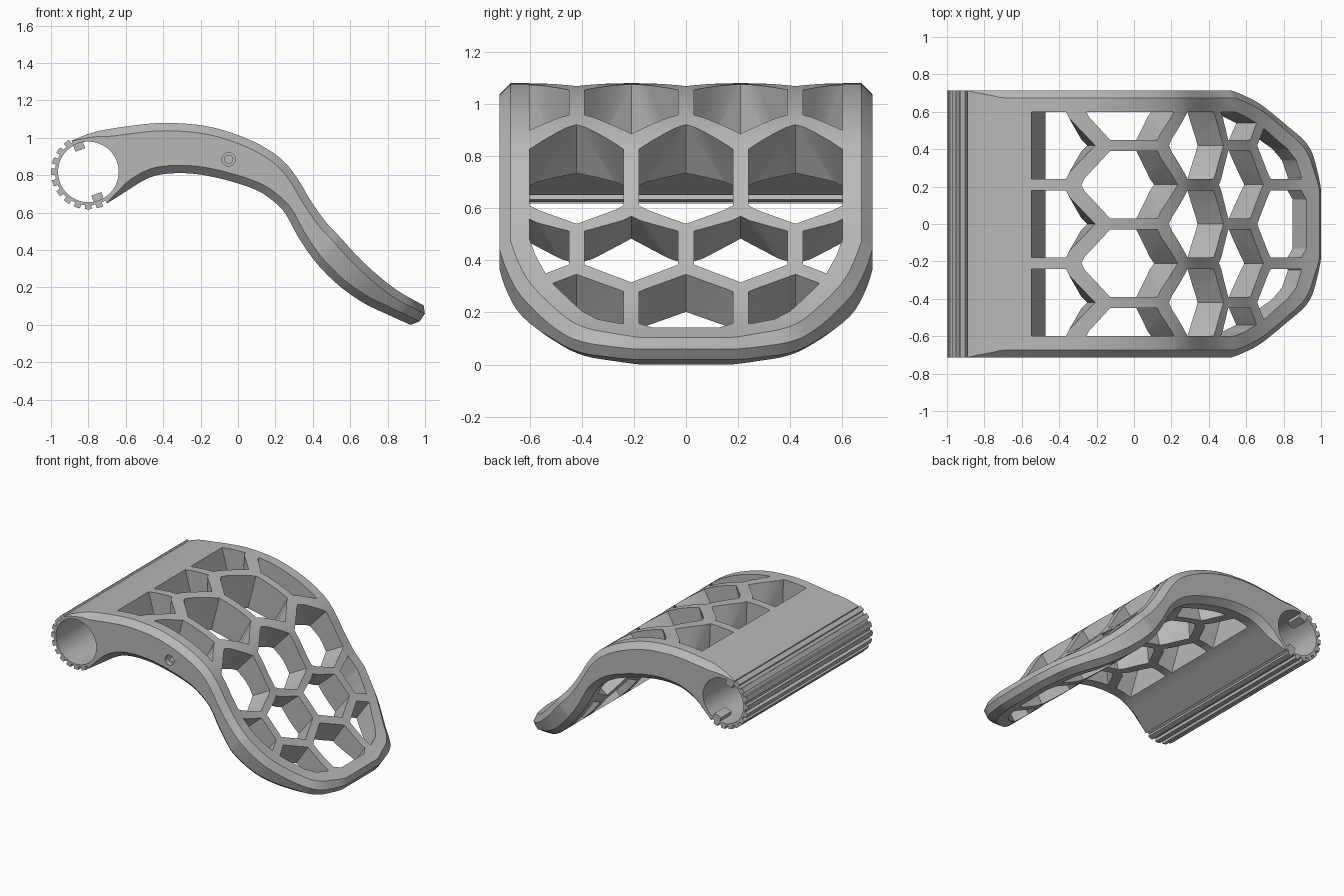
import bpy, bmesh
from math import sin, cos, pi, radians, hypot
from mathutils import Vector

cube = bpy.data.objects.get("Cube")
if cube:
    bpy.data.objects.remove(cube, do_unlink=True)

grey = bpy.data.materials.new("plain_grey")
grey.use_nodes = True
grey.diffuse_color = (0.48, 0.48, 0.48, 1)
grey.node_tree.nodes["Principled BSDF"].inputs["Base Color"].default_value = (0.48, 0.48, 0.48, 1)

HALF = 0.715                    # half width
AXIS = Vector((-0.8, 0, 0.818))  # centre line of the tube

# side profile: matched upper and lower points (x, z, x, z)
PROFILE = [Vector(p) for p in (
    (-.89, .985, -.70, .65), (-.765, 1.032, -.62, .70), (-.56, 1.066, -.48, .785),
    (-.374, 1.08, -.36, .81), (-.15, 1.059, -.21, .805), (.064, .989, -.04, .768),
    (.225, .893, .10, .72), (.316, .786, .185, .665), (.385, .67, .25, .60),
    (.465, .556, .325, .465), (.545, .47, .42, .33), (.65, .355, .54, .21),
    (.76, .255, .67, .118), (.866, .175, .79, .06), (1.02, .09, .95, -.012))]
ARC = [0.0]
for p, q in zip(PROFILE, PROFILE[1:]):
    ARC.append(ARC[-1] + hypot(q[2] - p[2], q[3] - p[3]))
END = ARC[-1]

# plan outline of the rounded end: distance along the plate, half width
TIP = [Vector(p) for p in ((1.365, HALF), (1.47, .69), (1.63, .63), (1.85, .49),
                           (1.93, .40), (1.97, .29), (END, .19))]


def spline(pts, i, f):
    a, b, c, d = (pts[max(0, min(len(pts) - 1, k))] for k in (i - 1, i, i + 1, i + 2))
    return 0.5 * (2 * b + (c - a) * f + (2 * a - 5 * b + 4 * c - d) * f * f
                  + (3 * b - a - 3 * c + d) * f ** 3)


def section(s):
    i = 0
    while i < len(ARC) - 2 and s > ARC[i + 1]:
        i += 1
    f = max(0, min(1, (s - ARC[i]) / (ARC[i + 1] - ARC[i])))
    return spline(PROFILE, i, f)


def place(s, y, t):
    """Point on the bent plate, t = 0 underneath and 1 on top."""
    p = section(s)
    return Vector((p[2] + (p[0] - p[2]) * t, y, p[3] + (p[1] - p[3]) * t))


def finish(bm, name):
    bmesh.ops.recalc_face_normals(bm, faces=bm.faces)
    mesh = bpy.data.meshes.new(name)
    bm.to_mesh(mesh)
    bm.free()
    mesh.materials.append(grey)
    obj = bpy.data.objects.new(name, mesh)
    bpy.context.collection.objects.link(obj)
    return obj


def add_prism(bm, lower, upper):
    a, b = [bm.verts.new(p) for p in lower], [bm.verts.new(p) for p in upper]
    bm.faces.new(a)
    bm.faces.new(b)
    for i in range(len(a)):
        j = (i + 1) % len(a)
        bm.faces.new((a[i], a[j], b[j], b[i]))


def bar(name, pts, y0, y1):
    bm = bmesh.new()
    add_prism(bm, [(x, y0, z) for x, z in pts], [(x, y1, z) for x, z in pts])
    return finish(bm, name)


def circle(x, z, r, n=64):
    return [(x + r * cos(2 * pi * k / n), z + r * sin(2 * pi * k / n)) for k in range(n)]


def combine(target, tool, operation):
    tool.hide_render = True
    mod = target.modifiers.new("join", "BOOLEAN")
    mod.operation, mod.object = operation, tool
    mod.solver, mod.use_self = "EXACT", True
    bpy.ops.object.select_all(action="DESELECT")
    target.select_set(True)
    bpy.context.view_layer.objects.active = target
    bpy.ops.object.modifier_apply(modifier=mod.name)
    bpy.data.objects.remove(tool, do_unlink=True)


# bent plate with chamfered edges
outline = [Vector((TIP[0][0] * k / 40, HALF)) for k in range(40)]
for i in range(len(TIP) - 1):
    outline += [spline(TIP, i, k / 4) for k in range(4)]
outline.append(TIP[-1])
bm = bmesh.new()
rings = []
for i, (s, w) in enumerate(outline):
    cut = 0.042 * max(0.05, min(1, s / 0.15))
    if i == len(outline) - 1:
        si, wi = s - cut, w - 0.012
    else:
        step = (outline[i + 1] - outline[max(0, i - 1)]).normalized()
        si, wi = s + step.y * cut, w - step.x * cut
    p = section(s)
    c = min(0.3, cut / hypot(p[0] - p[2], p[1] - p[3]))
    ring = [(s, w, 1 - c), (si, wi, 1), (si, -wi, 1), (s, -w, 1 - c),
            (s, -w, c), (si, -wi, 0), (si, wi, 0), (s, w, c)]
    rings.append([bm.verts.new(place(*v)) for v in ring])
for r, q in zip(rings, rings[1:]):
    for k in range(8):
        m = (k + 1) % 8
        bm.faces.new((r[k], r[m], q[m], q[k]))
bm.faces.new(rings[0])
for ids in ((0, 1, 2, 3), (0, 3, 4, 7), (7, 4, 5, 6)):
    bm.faces.new([rings[-1][k] for k in ids])
body = finish(bm, "honeycomb_lever")

# ribbed tube joined to the plate
tube = []
for k in range(20):
    for offset, tooth in ((-5, 1), (0, 1), (5, 1), (5.5, 0), (9, 0), (12.5, 0)):
        a = 18 * k + offset
        r = 0.2 if tooth and 120 < 18 * k < 295 else 0.178
        tube.append((AXIS.x + r * cos(radians(a)), AXIS.z + r * sin(radians(a))))
combine(body, bar("ribbed_tube", tube, -HALF, HALF), "UNION")

# honeycomb openings, trimmed to leave a solid rim
RIM = 0.115
planes = [((0.265, 0, 0), (-1, 0, 0)), ((END - RIM, 0, 0), (1, 0, 0))]
for p, q in zip([Vector((0, HALF))] + TIP, TIP):
    d = (q - p).normalized()
    for side in (1, -1):
        n = Vector((-d.y, d.x * side, 0))
        planes.append((Vector((p.x, p.y * side, 0)) - n * RIM, n))
holes = bmesh.new()
for row in range(5):
    for col in range(-2, 3):
        cs, cy = 0.284 + 0.368 * row, 0.42 * col + 0.21 * (row % 2)
        flat = bmesh.new()
        flat.faces.new([flat.verts.new((cs + 0.208 * cos(k * pi / 3), cy + 0.208 * sin(k * pi / 3), 0))
                        for k in range(6)])
        for co, no in planes:
            bmesh.ops.bisect_plane(flat, geom=flat.verts[:] + flat.edges[:] + flat.faces[:],
                                   plane_co=co, plane_no=no, clear_outer=True)
        for face in flat.faces:
            if face.calc_area() > 0.002:
                loop = [v.co for v in face.verts]
                add_prism(holes, [place(v.x, v.y, -0.3) for v in loop],
                          [place(v.x, v.y, 1.3) for v in loop])
        flat.free()
bmesh.ops.triangulate(holes, faces=holes.faces)
combine(body, finish(holes, "hole_cutter"), "DIFFERENCE")

# bore and stepped screw hole
combine(body, bar("bore_cutter", circle(AXIS.x, AXIS.z, 0.162), -0.8, 0.8), "DIFFERENCE")
combine(body, bar("screw_recess", circle(-0.05, 0.885, 0.036, 32), -0.8, -0.68), "DIFFERENCE")
combine(body, bar("screw_hole", circle(-0.05, 0.885, 0.022, 32), -0.8, -0.62), "DIFFERENCE")

bpy.ops.object.select_all(action="DESELECT")
body.select_set(True)
bpy.context.view_layer.objects.active = body
bpy.ops.object.shade_smooth_by_angle(angle=radians(25))

# two short keys inside the far end of the bore
for name, angle in (("upper_key", 110), ("lower_key", -70)):
    u = Vector((cos(radians(angle)), sin(radians(angle))))
    v = Vector((-u.y, u.x))
    centre = Vector((AXIS.x, AXIS.z))
    pts = [centre + u * r + v * h for r, h in ((.125, -.028), (.168, -.028), (.168, .028), (.125, .028))]
    bar(name, pts, HALF - 0.12, HALF)
